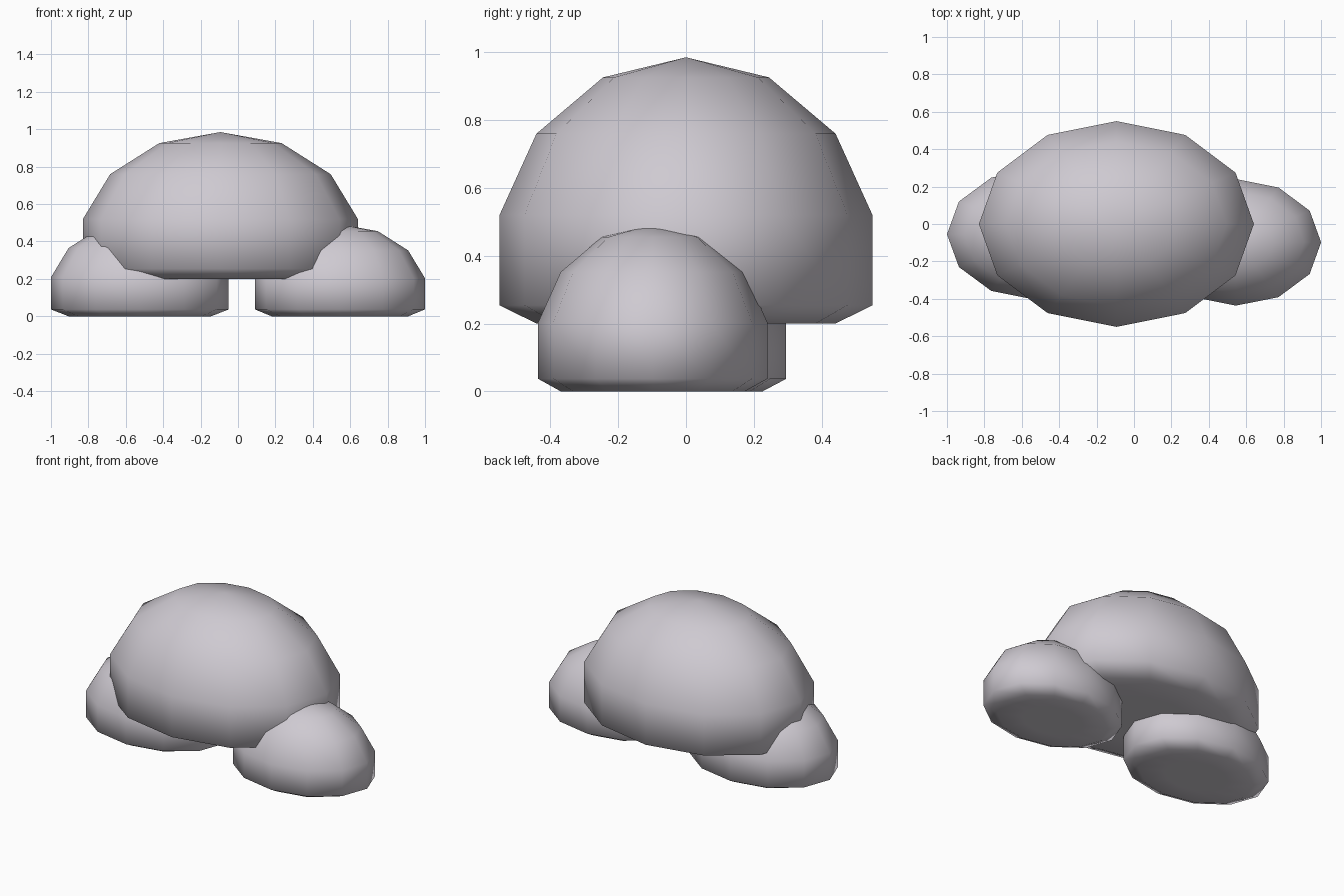
import bpy, bmesh

if "Cube" in bpy.data.objects:
    bpy.data.objects.remove(bpy.data.objects["Cube"])

# One soft lilac-grey colour for the whole cloud
cloud_grey = bpy.data.materials.new("cloud_grey")
cloud_grey.diffuse_color = (0.62, 0.59, 0.64, 1)
cloud_grey.use_nodes = True
cloud_grey.node_tree.nodes["Principled BSDF"].inputs["Base Color"].default_value = cloud_grey.diffuse_color


def puff(name, centre, radii, floor):
    """Coarse smooth ball whose underside is pressed flat at the floor height."""
    bm = bmesh.new()
    bmesh.ops.create_uvsphere(bm, u_segments=12, v_segments=7, radius=1)
    for v in bm.verts:
        v.co = [c + r * p for c, r, p in zip(centre, radii, v.co)]
        v.co.z = max(v.co.z, floor)
    for f in bm.faces:
        f.smooth = True
    mesh = bpy.data.meshes.new(name)
    bm.to_mesh(mesh)
    bm.free()
    mesh.materials.append(cloud_grey)
    bpy.context.collection.objects.link(bpy.data.objects.new(name, mesh))


# Large middle puff, raised above the two small side puffs
puff("main_puff", (-0.094, 0.0, 0.387), (0.754, 0.564, 0.598), 0.20)
puff("right_puff", (0.545, -0.098, 0.120), (0.467, 0.347, 0.372), 0.0)
puff("left_puff", (-0.525, -0.055, 0.123), (0.487, 0.359, 0.388), 0.0)
